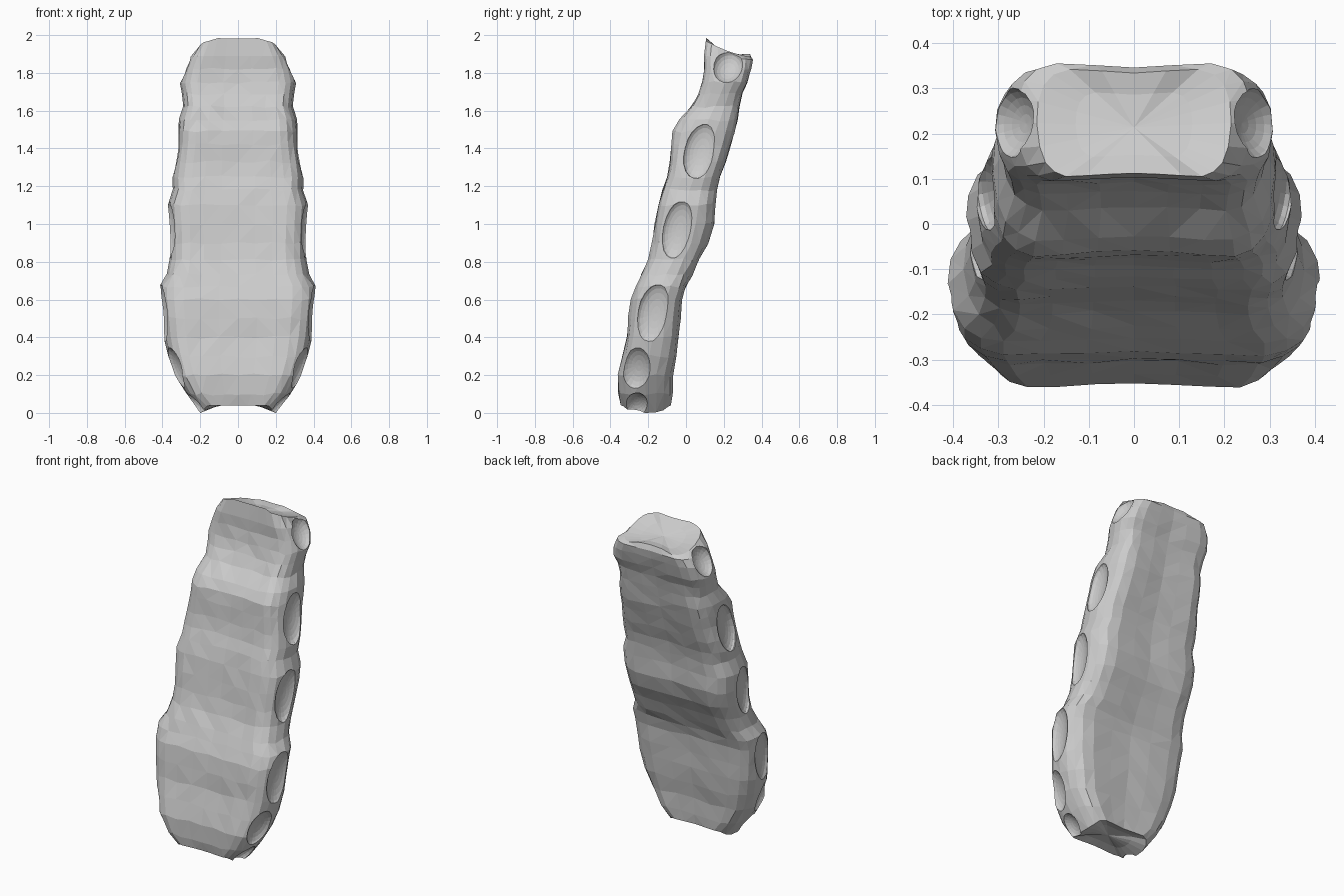
import bpy, bmesh, math, random
from mathutils import Vector, Matrix

if "Cube" in bpy.data.objects:
    bpy.data.objects.remove(bpy.data.objects["Cube"])

random.seed(4)

bone = bpy.data.materials.new("bone grey")
bone.diffuse_color = (0.6, 0.6, 0.6, 1)
bone.use_nodes = True
bone.node_tree.nodes["Principled BSDF"].inputs["Base Color"].default_value = bone.diffuse_color

# Height, half width, front y, back y of each cross-section
RINGS = [
    (0.04, 0.20, -0.345, -0.08), (0.10, 0.275, -0.357, -0.072), (0.20, 0.335, -0.36, -0.07),
    (0.30, 0.37, -0.337, -0.05), (0.40, 0.392, -0.312, -0.037), (0.50, 0.402, -0.305, -0.03),
    (0.60, 0.412, -0.29, -0.02), (0.67, 0.412, -0.262, 0.0), (0.73, 0.377, -0.235, 0.03),
    (0.81, 0.362, -0.20, 0.07), (0.90, 0.36, -0.18, 0.115), (1.00, 0.365, -0.165, 0.15),
    (1.10, 0.372, -0.145, 0.155), (1.18, 0.345, -0.125, 0.163), (1.25, 0.348, -0.10, 0.18),
    (1.33, 0.337, -0.085, 0.21), (1.42, 0.322, -0.08, 0.235), (1.49, 0.318, -0.07, 0.26),
    (1.55, 0.312, -0.035, 0.272), (1.62, 0.29, 0.03, 0.283), (1.69, 0.297, 0.065, 0.30),
    (1.75, 0.307, 0.085, 0.325), (1.82, 0.29, 0.097, 0.345), (1.89, 0.26, 0.095, 0.355),
    (1.935, 0.215, 0.105, 0.342)]
# Half outline of a cross-section: width fraction, front-to-back fraction
HALF = [(0, 0.03), (0.25, 0.022), (0.5, 0.008), (0.7, 0), (0.82, 0.045), (0.91, 0.13), (0.97, 0.28),
        (1, 0.5), (0.985, 0.7), (0.93, 0.85), (0.83, 0.95), (0.66, 1), (0.33, 0.985), (0, 0.965)]
OUTLINE = HALF + [(-x, t) for x, t in HALF[-2:0:-1]]


def make_body():
    bm = bmesh.new()
    rings = []
    last = len(RINGS) - 1
    for i, (z, w, f, b) in enumerate(RINGS):
        ring = []
        for fx, t in OUTLINE:
            x, y, zz = fx * w, f + (b - f) * t, z
            if i == last:       # raised front lip on the top end
                zz += 0.05 * (1 - t) ** 2 - 0.035 * t
                if abs(fx) > 0.6:
                    zz -= 0.015
            elif i == last - 1:
                zz -= 0.02 * t
            elif i == 0:        # pointed corners on the bottom end
                zz -= 0.04 * max(0, abs(fx) - 0.8) / 0.2
            else:
                zz += random.uniform(-0.008, 0.008)
                y += random.uniform(-0.003, 0.003)
            ring.append(bm.verts.new((x, y, zz)))
        rings.append(ring)
    n = len(OUTLINE)
    for a, c in zip(rings, rings[1:]):
        for k in range(n):
            m = (k + 1) % n
            bm.faces.new((a[k], a[m], c[m], c[k]))
    # hollowed end caps
    for ring, dz in ((rings[0], 0.03), (rings[-1], -0.022)):
        mid = sum((v.co for v in ring), Vector()) / n
        inner = [bm.verts.new(mid + (v.co - mid) * 0.6 + Vector((0, 0, dz * 0.7))) for v in ring]
        centre = bm.verts.new(mid + Vector((0, 0, dz)))
        for k in range(n):
            m = (k + 1) % n
            bm.faces.new((ring[k], ring[m], inner[m], inner[k]))
            bm.faces.new((inner[k], inner[m], centre))
    bmesh.ops.triangulate(bm, faces=bm.faces[:])
    bmesh.ops.recalc_face_normals(bm, faces=bm.faces[:])
    me = bpy.data.meshes.new("breastbone")
    bm.to_mesh(me)
    bm.free()
    me.materials.append(bone)
    ob = bpy.data.objects.new("breastbone", me)
    bpy.context.collection.objects.link(ob)
    return ob


# Rib sockets: centre, outward direction, (short, long, depth) radii
SOCKETS = [
    ((0.285, 0.222, 1.835), (0.85, 0.0, 0.52), (0.08, 0.10, 0.055)),
    ((0.33, 0.075, 1.385), (1, -0.18, 0.12), (0.085, 0.15, 0.04)),
    ((0.365, -0.045, 0.97), (1, -0.28, 0.02), (0.082, 0.155, 0.04)),
    ((0.405, -0.17, 0.525), (1, -0.28, 0), (0.09, 0.16, 0.04)),
    ((0.345, -0.265, 0.235), (0.88, -0.35, -0.32), (0.082, 0.125, 0.05)),
    ((0.235, -0.265, 0.04), (0.7, -0.1, -0.7), (0.06, 0.085, 0.045))]


def make_cutter():
    bm = bmesh.new()
    for c, d, r in SOCKETS:
        for s in (1, -1):
            out = Vector((d[0] * s, d[1], d[2])).normalized()
            side = Vector((0, 0.24, 1)).cross(out).normalized()
            up = out.cross(side)
            rot = Matrix((side, up, out)).transposed().to_4x4()
            mat = Matrix.Translation((c[0] * s, c[1], c[2])) @ rot @ Matrix.Diagonal((*r, 1))
            bmesh.ops.create_uvsphere(bm, u_segments=20, v_segments=12, radius=1, matrix=mat)
    me = bpy.data.meshes.new("socket_cutter")
    bm.to_mesh(me)
    bm.free()
    me.materials.append(bone)
    ob = bpy.data.objects.new("socket_cutter", me)
    bpy.context.collection.objects.link(ob)
    return ob


body = make_body()
cutter = make_cutter()
mod = body.modifiers.new("sockets", 'BOOLEAN')
mod.operation = 'DIFFERENCE'
mod.solver = 'EXACT'
mod.use_self = True
mod.object = cutter
bpy.context.view_layer.objects.active = body
body.select_set(True)
bpy.ops.object.modifier_apply(modifier=mod.name)
bpy.data.objects.remove(cutter, do_unlink=True)
